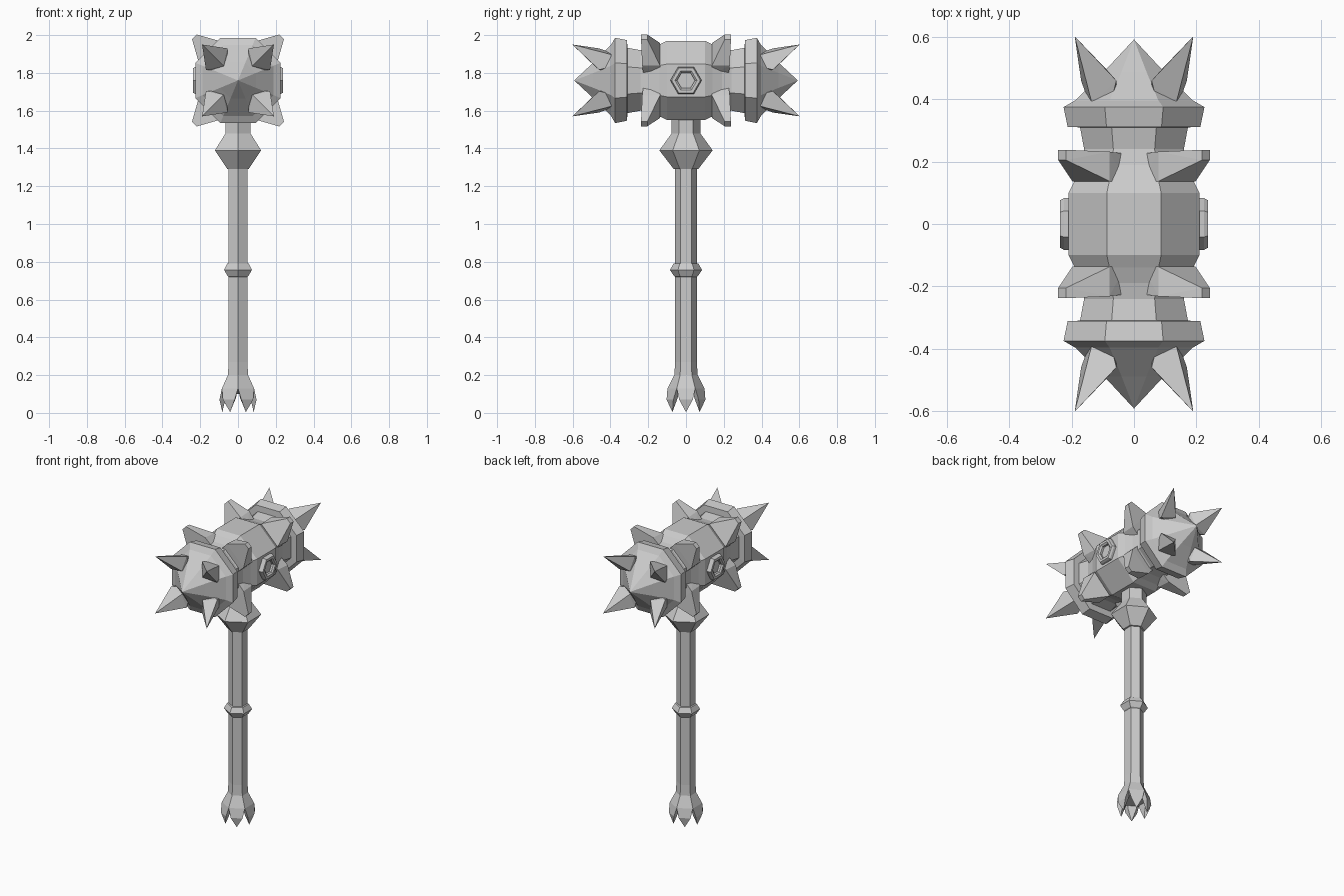
import bpy, bmesh, math
from mathutils import Vector
from itertools import product

if "Cube" in bpy.data.objects:
    bpy.data.objects.remove(bpy.data.objects["Cube"])

HEAD_Z = 1.76


def finish(bm, name):
    bmesh.ops.recalc_face_normals(bm, faces=bm.faces)
    me = bpy.data.meshes.new(name)
    bm.to_mesh(me)
    bm.free()
    ob = bpy.data.objects.new(name, me)
    bpy.context.collection.objects.link(ob)
    return ob


def loft(name, rings, sides, phase, place):
    """Stack polygon rings (t, radius); radius 0 makes a point."""
    bm = bmesh.new()
    loops = []
    for t, r in rings:
        if r == 0:
            loops.append([bm.verts.new(place(0, 0, t))] * sides)
            continue
        angles = [phase + 2 * math.pi * i / sides for i in range(sides)]
        loops.append([bm.verts.new(place(r * math.cos(a), r * math.sin(a), t)) for a in angles])
    for lo, hi in zip(loops, loops[1:]):
        for i in range(sides):
            j = (i + 1) % sides
            bm.faces.new(list(dict.fromkeys([lo[i], lo[j], hi[j], hi[i]])))
    for end in (loops[0], loops[-1]):
        if end[0] is not end[1]:
            bm.faces.new(end)
    return finish(bm, name)


def hulls(name, point_sets):
    """Several convex solids in one object."""
    bm = bmesh.new()
    for pts in point_sets:
        vs = [bm.verts.new(p) for p in pts]
        res = bmesh.ops.convex_hull(bm, input=vs)
        loose = {v for v in res["geom_interior"] if isinstance(v, bmesh.types.BMVert)}
        bmesh.ops.delete(bm, geom=list(loose), context='VERTS')
    return finish(bm, name)


# Hexagonal handle with middle ring and upper collar
shaft = [(0.10, 0.075), (0.13, 0.098), (0.20, 0.062), (0.27, 0.057), (0.72, 0.057),
         (0.725, 0.064), (0.757, 0.085), (0.79, 0.066), (0.792, 0.057), (1.29, 0.057),
         (1.292, 0.066), (1.39, 0.141), (1.48, 0.076), (1.60, 0.076)]
loft("handle", shaft, 6, math.pi / 2, lambda a, b, t: (a, b, t))

# Claws around the foot of the handle, one per flat side
claws = []
for k in range(6):
    ang = k * math.pi / 3
    u = Vector((math.cos(ang), math.sin(ang), 0))
    w = Vector((-u.y, u.x, 0))
    spec = [(0.085, 0.049, 0.13), (0.055, 0.03, 0.13), (0.098, 0.036, 0.07), (0.065, 0.025, 0.08)]
    pts = [u * r + w * (s * h) + Vector((0, 0, z)) for r, h, z in spec for s in (-1, 1)]
    pts.append(u * 0.083 + Vector((0, 0, 0.004)))
    claws.append(pts)
hulls("foot_claws", claws)

# Octagonal head along y: body, necks, flanges, pointed ends (distance, apothem)
half = [(0.10, 0.21), (0.14, 0.19), (0.19, 0.17), (0.24, 0.16), (0.31, 0.173), (0.312, 0.213),
        (0.375, 0.226), (0.397, 0.188), (0.49, 0.095), (0.592, 0)]
k8 = 1 / math.cos(math.pi / 8)
rings = [(-t, r * k8) for t, r in reversed(half)] + [(t, r * k8) for t, r in half]
loft("hammer_head", rings, 8, math.pi / 8, lambda a, b, t: (a, t, HEAD_Z + b))

# Diagonal spikes on both ends and fins beside the body
spikes, fins = [], []
for sx, sy, sz in product((-1, 1), repeat=3):
    u = Vector((sx, 0, sz)).normalized()
    w = Vector((sx, 0, -sz)).normalized()

    def at(radial, side, y):
        return u * radial + w * side + Vector((0, sy * y, HEAD_Z))

    spikes.append([at(0.08, 0, 0.41), at(0.19, 0, 0.385), at(0.155, 0.05, 0.39), at(0.155, -0.05, 0.39),
                   at(0.11, 0, 0.485), at(0.20, 0, 0.45), at(0.16, 0.08, 0.46), at(0.16, -0.08, 0.46),
                   at(0.269, 0, 0.602)])
    fin = []
    for s in (-1, 1):
        fin += [at(0.12, s * 0.085, 0.13), at(0.195, s * 0.085, 0.137), at(0.12, s * 0.085, 0.225),
                at(0.20, s * 0.088, 0.232), at(0.326, s * 0.018, 0.205), at(0.326, s * 0.018, 0.238)]
    fins.append(fin)
hulls("end_spikes", spikes)
hulls("body_fins", fins)

# Recessed hexagonal bolts on both sides
bolt = [(0.19, 0.083), (0.225, 0.083), (0.237, 0.076), (0.237, 0.058), (0.228, 0.047), (0.215, 0.047)]
for label, s in (("right", 1), ("left", -1)):
    loft(label + "_side_bolt", bolt, 6, 0, lambda a, b, t, s=s: (s * t, a, HEAD_Z + b))
